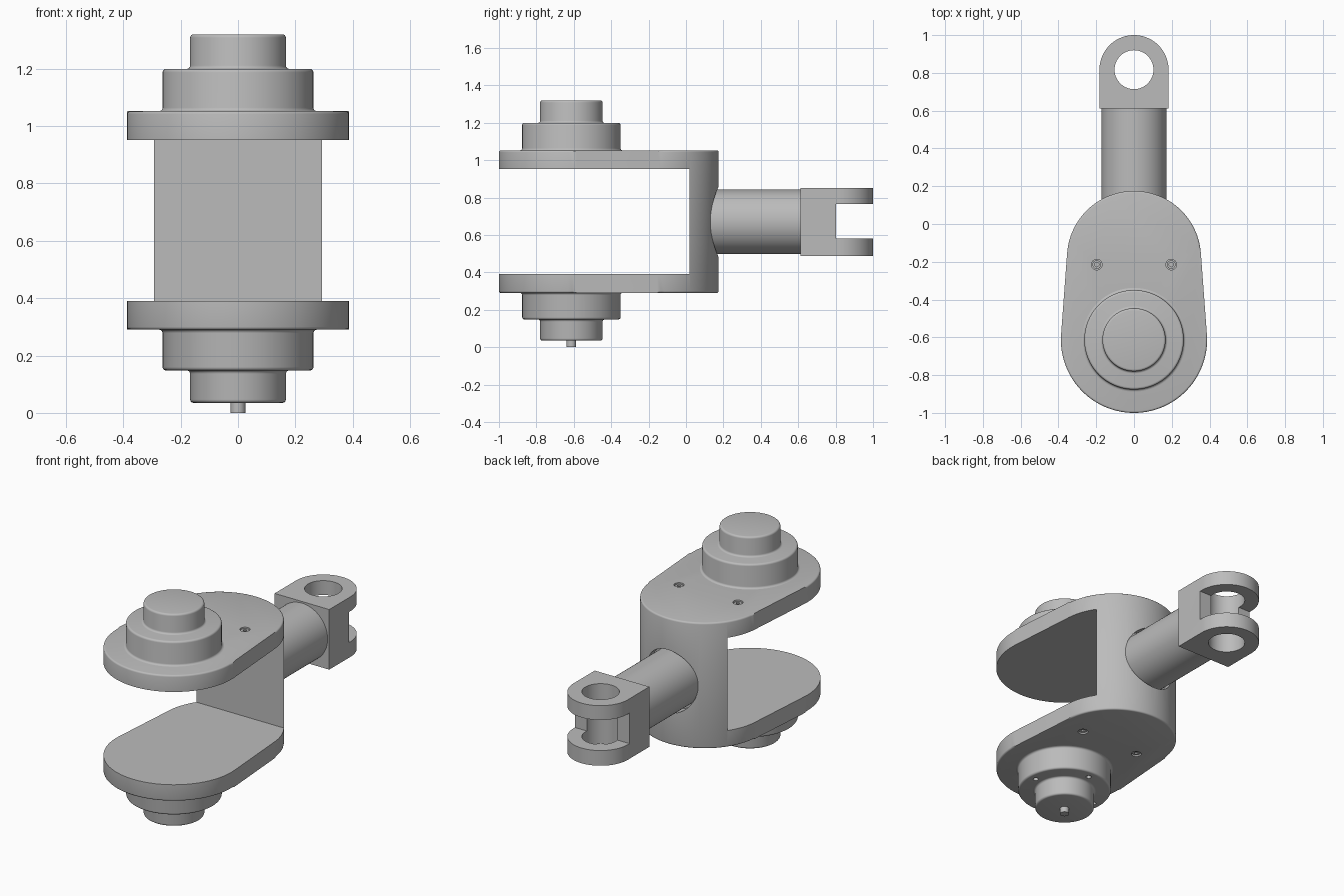
import bpy, bmesh, math
from mathutils import Matrix, Vector

cube = bpy.data.objects.get("Cube")
if cube:
    bpy.data.objects.remove(cube, do_unlink=True)

GREY = (0.5, 0.5, 0.5, 1.0)
metal = bpy.data.materials.new("grey_metal")
metal.use_nodes = True
metal.diffuse_color = GREY
metal.node_tree.nodes["Principled BSDF"].inputs["Base Color"].default_value = GREY

HUB_Y = -0.613            # axis of the stacked hubs
BACK_Y, BACK_R = -0.18, 0.355
ROD_Z = 0.67
EYE_Y, EYE_R = 0.817, 0.183


def finish(name, bm):
    bmesh.ops.recalc_face_normals(bm, faces=bm.faces)
    mesh = bpy.data.meshes.new(name)
    bm.to_mesh(mesh)
    bm.free()
    mesh.materials.append(metal)
    obj = bpy.data.objects.new(name, mesh)
    bpy.context.collection.objects.link(obj)
    return obj


def arc(cx, cy, r, start, end, n):
    angles = [math.radians(start + (end - start) * i / n) for i in range(n + 1)]
    return [(cx + r * math.cos(a), cy + r * math.sin(a)) for a in angles]


def prism(name, outline, z0, z1, bevel=0):
    """Extrude an outline upward, optionally rounding both rims."""
    bm = bmesh.new()
    base = bm.faces.new([bm.verts.new((x, y, z0)) for x, y in outline])
    ext = bmesh.ops.extrude_face_region(bm, geom=[base])
    for v in ext["geom"]:
        if isinstance(v, bmesh.types.BMVert):
            v.co.z = z1
    if bevel:
        rims = [e for e in bm.edges if abs(e.verts[0].co.z - e.verts[1].co.z) < 1e-5]
        bmesh.ops.bevel(bm, geom=rims, offset=bevel, segments=3,
                        profile=0.5, affect='EDGES')
    return finish(name, bm)


def cylinder(name, r, length, centre, axis='Z', sides=64, scale=(1, 1, 1)):
    bm = bmesh.new()
    rot = Matrix.Rotation(math.pi / 2, 4, 'X') if axis == 'Y' else Matrix()
    mat = Matrix.Translation(Vector(centre)) @ Matrix.Diagonal((*scale, 1)) @ rot
    bmesh.ops.create_cone(bm, cap_ends=True, segments=sides, radius1=r,
                          radius2=r, depth=length, matrix=mat)
    return finish(name, bm)


def box(name, lo, hi):
    return prism(name, [(lo[0], lo[1]), (hi[0], lo[1]), (hi[0], hi[1]), (lo[0], hi[1])],
                 lo[2], hi[2])


def lathe(name, profile, y, sides=96):
    """Spin a (radius, z) profile about a vertical axis."""
    bm = bmesh.new()
    verts = [bm.verts.new((r, 0, z)) for r, z in profile]
    edges = [bm.edges.new(pair) for pair in zip(verts, verts[1:])]
    bmesh.ops.spin(bm, geom=verts + edges, cent=(0, 0, 0), axis=(0, 0, 1),
                   angle=math.tau, steps=sides)
    bmesh.ops.remove_doubles(bm, verts=bm.verts, dist=1e-5)
    bmesh.ops.translate(bm, verts=bm.verts, vec=(0, y, 0))
    return finish(name, bm)


def cut(obj, cutters):
    for cutter in cutters:
        cutter.hide_render = True
        mod = obj.modifiers.new("cut", 'BOOLEAN')
        mod.operation, mod.solver, mod.object = 'DIFFERENCE', 'EXACT', cutter
    bpy.context.view_layer.update()
    graph = bpy.context.evaluated_depsgraph_get()
    mesh = bpy.data.meshes.new_from_object(obj.evaluated_get(graph))
    obj.modifiers.clear()
    obj.data = mesh
    for cutter in cutters:
        bpy.data.objects.remove(cutter, do_unlink=True)


def hub(name, z0, side, step, height):
    """Two stacked discs with rounded rims and filleted roots."""
    f = 0.012
    pts = [(0, -0.03), (0.263 + f, -0.03)]
    for r, bottom, top in ((0.263, 0, step), (0.167, step, height)):
        pts += arc(r + f, bottom + f, f, 270, 180, 4)
        pts += arc(r - f, top - f, f, 0, 90, 4)
    pts.append((0, height))
    return lathe(name, [(r, z0 + side * z) for r, z in pts], HUB_Y)


# Yoke body: tapered rounded block with the open mouth cut from the front
HUB_R = 0.387
tilt = math.degrees(math.asin((HUB_R - BACK_R) / (BACK_Y - HUB_Y)))
outline = (arc(0, BACK_Y, BACK_R, tilt, 180 - tilt, 56)
           + arc(0, HUB_Y, HUB_R, 180 - tilt, 360 + tilt, 56))
body = prism("yoke_body", outline, 0.29, 1.052, bevel=0.01)
cutters = [box("mouth_cutter", (-1, -1.5, 0.39), (1, 0.02, 0.952)),
           cylinder("socket_cutter", 0.173, 0.3, (0, 0.25, ROD_Z), 'Y',
                    scale=(1, 1, 1.1))]
for x in (-0.197, 0.197):
    for z in (0.29, 1.052):
        cutters.append(cylinder("screw_cutter", 0.028, 0.05, (x, BACK_Y - 0.035, z), sides=32))
cut(body, cutters)
parts = [body]

# Recessed socket screws in both plates
for x, side_name in ((-0.197, "right"), (0.197, "left")):
    for z, side, level in ((0.29, 1, "lower"), (1.052, -1, "upper")):
        y = BACK_Y - 0.035
        screw = cylinder(f"{level}_screw_{side_name}", 0.023, 0.03, (x, y, z + side * 0.021), sides=32)
        cut(screw, [cylinder("hex_cutter", 0.012, 0.02, (x, y, z + side * 0.006), sides=6)])
        parts.append(screw)

# Stacked hubs above and below, with the small locating pin underneath
parts.append(hub("upper_hub", 1.052, 1, 0.147, 0.268))
lower = hub("lower_hub", 0.29, -1, 0.142, 0.255)
cut(lower, [cylinder("bolt_cutter", 0.015, 0.06,
                     (0.213 * math.cos(i * math.pi / 2),
                      HUB_Y + 0.213 * math.sin(i * math.pi / 2), 0.148), sides=20)
            for i in range(4)])
parts.append(lower)
parts.append(cylinder("locating_pin", 0.026, 0.06, (0, HUB_Y, 0.03), sides=32))

# Rod running back from the body
parts.append(cylinder("rod", 0.172, 0.57, (0, 0.335, ROD_Z), 'Y', sides=96))

# Clevis end with slot and vertical pin hole
clevis = prism("clevis", [(EYE_R, 0.612)] + arc(0, EYE_Y, EYE_R, 0, 180, 48)
               + [(-EYE_R, 0.612)], 0.488, 0.852)
cut(clevis, [box("slot_cutter", (-0.5, 0.802, 0.58), (0.5, 1.3, 0.765)),
             cylinder("eye_cutter", 0.103, 1, (0, EYE_Y, ROD_Z))])
parts.append(clevis)

# Smooth the round surfaces, keep hard edges crisp
for obj in bpy.context.selected_objects:
    obj.select_set(False)
for obj in parts:
    obj.select_set(True)
bpy.context.view_layer.objects.active = body
bpy.ops.object.shade_smooth_by_angle(angle=math.radians(32))
